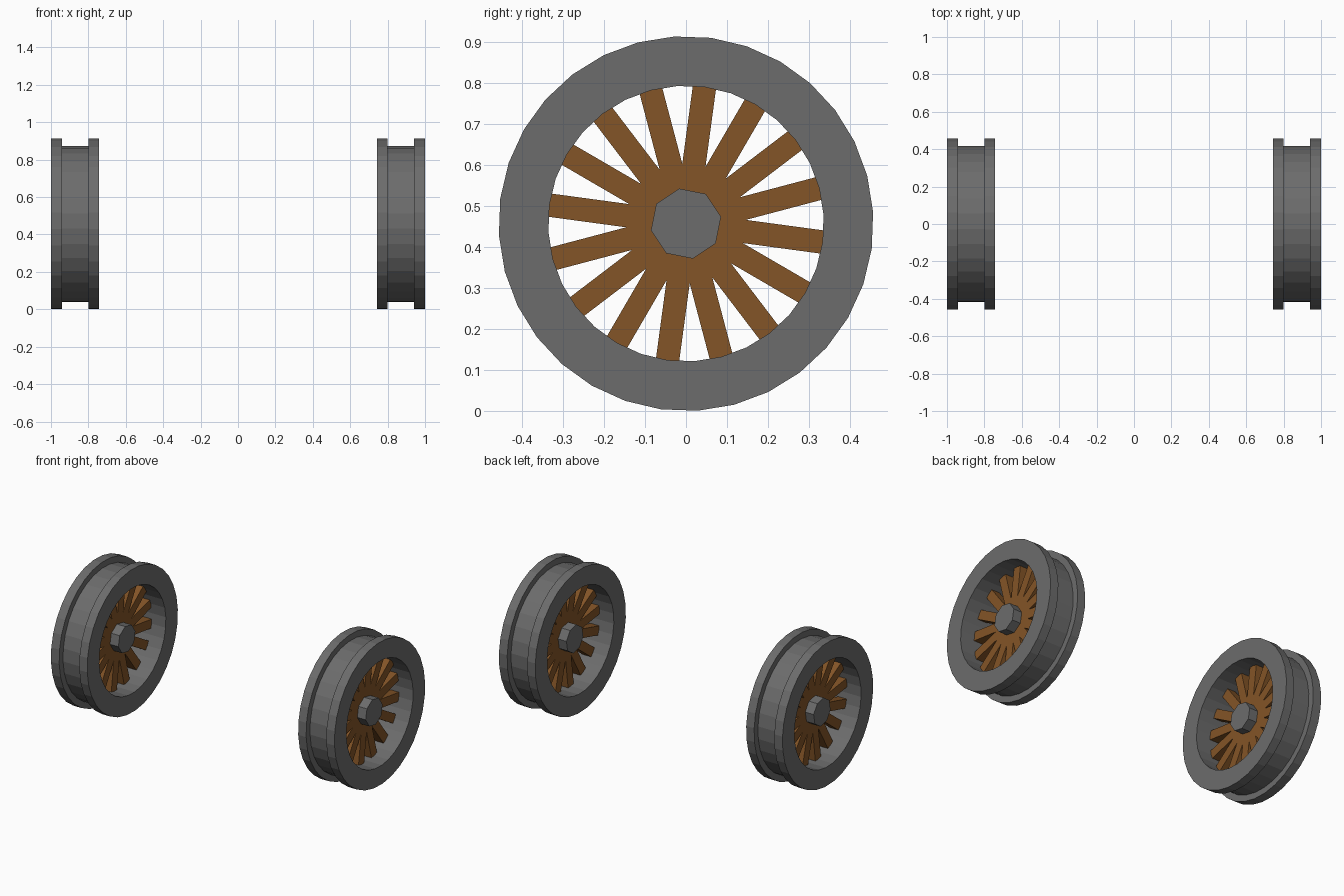
import bpy, bmesh, math
from mathutils import Matrix, Vector

cube = bpy.data.objects.get("Cube")
if cube:
    bpy.data.objects.remove(cube, do_unlink=True)


def material(name, rgb):
    m = bpy.data.materials.new(name)
    m.use_nodes = True
    color = (*rgb, 1)
    m.diffuse_color = color
    m.node_tree.nodes["Principled BSDF"].inputs["Base Color"].default_value = color
    return m


STEEL = material("grey_steel", (0.15, 0.15, 0.15))
WOOD = material("brown_wood", (0.23, 0.09, 0.02))

RADIUS = 0.457      # flange radius, also the axle height
MID = 0.872         # centre of each wheel along x
PHASE = math.radians(7.7)
HUB_PHASE = math.radians(-11.2)


def on_wheel(x, radius, angle):
    """Point at an angle measured from the top towards the back."""
    return Vector((x, radius * math.sin(angle), RADIUS + radius * math.cos(angle)))


def finish(name, bm, side, mat):
    bmesh.ops.scale(bm, vec=(side, 1, 1), verts=bm.verts)
    bmesh.ops.recalc_face_normals(bm, faces=bm.faces)
    mesh = bpy.data.meshes.new(name)
    bm.to_mesh(mesh)
    bm.free()
    mesh.materials.append(mat)
    bpy.context.collection.objects.link(bpy.data.objects.new(name, mesh))


def lathe(profile, segments, phase):
    """Sweep a closed (x, radius) profile around the axle."""
    bm = bmesh.new()
    rings = [[bm.verts.new(on_wheel(x, r, phase + math.tau * i / segments))
              for x, r in profile] for i in range(segments)]
    n = len(profile)
    for i in range(segments):
        a, b = rings[i], rings[(i + 1) % segments]
        for j in range(n):
            k = (j + 1) % n
            bm.faces.new((a[j], a[k], b[k], b[j]))
    return bm


def build_wheel(label, side):
    # Rim: a drum with a raised flange on each edge
    profile = [(0.744, 0.336), (0.744, RADIUS), (0.8, RADIUS), (0.8, 0.418),
               (0.942, 0.418), (0.942, RADIUS), (1, RADIUS), (1, 0.336)]
    finish(label + "_rim", lathe(profile, 32, PHASE), side, STEEL)

    # Spokes: square bars radiating from the axle
    bm = bmesh.new()
    length = 0.338
    for i in range(16):
        angle = PHASE + math.tau * i / 16
        place = (Matrix.Translation((MID, 0, RADIUS))
                 @ Matrix.Rotation(-angle, 4, "X")
                 @ Matrix.Translation((0, 0, length / 2))
                 @ Matrix.Diagonal((0.058, 0.057, length, 1)))
        bmesh.ops.create_cube(bm, size=1, matrix=place)
    finish(label + "_spokes", bm, side, WOOD)

    # Hub: an eight-sided block through the middle
    bm = bmesh.new()
    ends = [[bm.verts.new(on_wheel(x, 0.087, HUB_PHASE + math.tau * i / 8))
             for i in range(8)] for x in (MID - 0.088, MID + 0.088)]
    for end in ends:
        bm.faces.new(end)
    for i in range(8):
        j = (i + 1) % 8
        bm.faces.new((ends[0][i], ends[0][j], ends[1][j], ends[1][i]))
    finish(label + "_hub", bm, side, STEEL)


build_wheel("left", 1)
build_wheel("right", -1)
